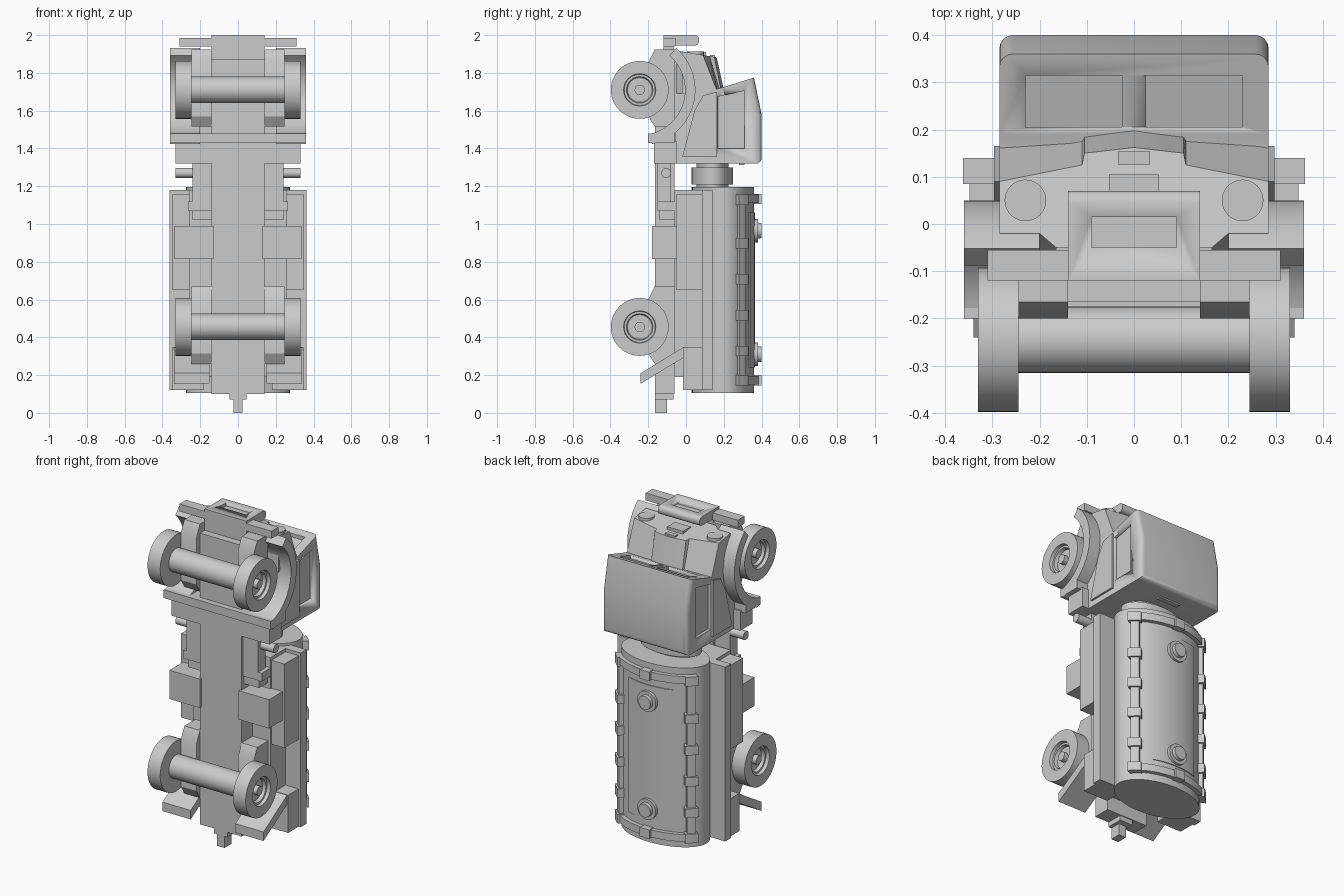
import bpy, bmesh
from math import sin, cos, radians, pi
from mathutils import Matrix

cube = bpy.data.objects.get("Cube")
if cube:
    bpy.data.objects.remove(cube, do_unlink=True)

grey = bpy.data.materials.new("plain grey")
grey.use_nodes = True
grey.diffuse_color = (0.6, 0.6, 0.6, 1)
grey.node_tree.nodes["Principled BSDF"].inputs["Base Color"].default_value = (0.6, 0.6, 0.6, 1)

SIDES = (("left", 1), ("right", -1))
AXLES = (("front", 1.71), ("rear", 0.455))
WHEEL_Y = -0.245


def finish(name, bm):
    bmesh.ops.recalc_face_normals(bm, faces=bm.faces)
    me = bpy.data.meshes.new(name)
    bm.to_mesh(me)
    bm.free()
    me.materials.append(grey)
    me.shade_smooth()
    me.set_sharp_from_angle(angle=radians(30))
    ob = bpy.data.objects.new(name, me)
    bpy.context.collection.objects.link(ob)
    return ob


def loft(name, a, b, bevel=None):
    """Solid between two matching rings of points; bevel = (edge test, width)."""
    bm = bmesh.new()
    va, vb = [bm.verts.new(p) for p in a], [bm.verts.new(p) for p in b]
    bm.faces.new(va)
    bm.faces.new(vb)
    for i in range(len(va)):
        j = (i + 1) % len(va)
        bm.faces.new((va[i], va[j], vb[j], vb[i]))
    if bevel:
        bmesh.ops.recalc_face_normals(bm, faces=bm.faces)
        edges = [e for e in bm.edges if bevel[0](e)]
        bmesh.ops.bevel(bm, geom=edges, offset=bevel[1], segments=4, profile=0.5, affect='EDGES')
    return finish(name, bm)


def side_prism(name, pts, x0, x1, bevel=None):
    return loft(name, [(x0, y, z) for y, z in pts], [(x1, y, z) for y, z in pts], bevel)


def long_prism(name, pts, z0, z1):
    return loft(name, [(x, y, z0) for x, y in pts], [(x, y, z1) for x, y in pts])


def box(name, x, y, z, bevel=None):
    return side_prism(name, [(y[0], z[0]), (y[1], z[0]), (y[1], z[1]), (y[0], z[1])], *x, bevel)


def pair(name, x, y, z):
    for side, s in SIDES:
        box(f"{side}_{name}", (x[0] * s, x[1] * s), y, z)


def lathe(name, profile, axis, origin, steps=40):
    """Spin (distance along axis, radius) points round the x, y or z axis."""
    bm = bmesh.new()
    verts = [bm.verts.new((r, 0, h)) for h, r in profile]
    edges = [bm.edges.new(p) for p in zip(verts, verts[1:])]
    bmesh.ops.spin(bm, geom=verts + edges, cent=(0, 0, 0), axis=(0, 0, 1),
                   angle=2 * pi, steps=steps, use_duplicate=False)
    bmesh.ops.remove_doubles(bm, verts=bm.verts, dist=1e-5)
    turn = {"x": Matrix.Rotation(pi / 2, 4, 'Y'), "y": Matrix.Rotation(-pi / 2, 4, 'X'),
            "z": Matrix.Identity(4)}[axis]
    bmesh.ops.transform(bm, matrix=Matrix.Translation(origin) @ turn, verts=bm.verts)
    return finish(name, bm)


def rod(name, axis, origin, r, a, b):
    return lathe(name, [(a, 0), (a, r), (b, r), (b, 0)], axis, origin)


def carve(target, cutters):
    """Cut recesses, then bake the result and drop the cutters."""
    for c in cutters:
        c.hide_render = True
        m = target.modifiers.new("recess", 'BOOLEAN')
        m.operation, m.solver, m.object = 'DIFFERENCE', 'EXACT', c
    dg = bpy.context.evaluated_depsgraph_get()
    me = bpy.data.meshes.new_from_object(target.evaluated_get(dg))
    target.modifiers.clear()
    target.data = me
    for c in cutters:
        bpy.data.objects.remove(c, do_unlink=True)


# Chassis, hitch and bumper
box("chassis", (-0.14, 0.14), (-0.165, -0.06), (0.1, 1.87))
box("hitch_base", (-0.045, 0.045), (-0.165, -0.065), (0.07, 0.1))
box("hitch", (-0.025, 0.025), (-0.165, -0.1), (0, 0.07))
box("bumper_mount", (-0.14, 0.14), (-0.12, -0.065), (1.86, 1.95))
box("bumper_bar", (-0.31, 0.31), (-0.12, -0.055), (1.94, 1.985))
plate = box("bumper_plate", (-0.14, 0.14), (-0.12, 0.07), (1.945, 2.0),
            (lambda e: all(v.co.y > 0 for v in e.verts) and
             e.verts[0].co.z == e.verts[1].co.z, 0.024))
carve(plate, [box("plate_cutter", (-0.09, 0.09), (-0.05, 0.015), (1.98, 2.1))])

# Axles, wheels and suspension blocks
for end, z in AXLES:
    rod(f"{end}_axle", "x", (0, WHEEL_Y, z), 0.07, -0.26, 0.26)
    for side, s in SIDES:
        tyre = [(0.245, 0), (0.245, 0.153), (0.33, 0.153), (0.33, 0.085), (0.31, 0.082),
                (0.31, 0.07), (0.29, 0.065), (0.29, 0.027), (0.318, 0.027), (0.318, 0)]
        lathe(f"{end}_{side}_wheel", [(h * s, r) for h, r in tyre], "x", (0, WHEEL_Y, z), 48)
        block = [(-0.06, 0.215), (-0.165, 0.215), (-0.2, 0.145),
                 (-0.2, -0.14), (-0.165, -0.195), (-0.06, -0.195)]
        side_prism(f"{end}_{side}_suspension", [(y, z + d) for y, d in block], 0.14 * s, 0.245 * s)

# Equipment along the chassis
pair("fuel_tank", (0.13, 0.335), (-0.18, -0.05), (0.815, 0.99))
pair("upper_bracket", (0.13, 0.24), (-0.15, -0.08), (1.12, 1.345))
pair("middle_bracket", (0.13, 0.265), (-0.15, -0.06), (1.07, 1.12))
pair("lower_bracket", (0.13, 0.24), (-0.14, -0.06), (1.02, 1.07))
for side, s in SIDES:
    rod(f"{side}_pipe", "x", (0, -0.105, 1.27), 0.026, 0.2 * s, 0.33 * s)
    side_prism(f"{side}_mudflap", [(-0.24, 0.21), (-0.01, 0.35), (0, 0.35), (0, 0.3), (-0.24, 0.155)],
               0.15 * s, 0.34 * s)

# Rear bed with side lockers
box("bed_core", (-0.26, 0.26), (-0.06, 0.1), (0.19, 1.18))
box("bed_deck", (-0.362, 0.362), (0.085, 0.14), (0.12, 1.18))
pair("front_locker", (0.25, 0.348), (-0.05, 0.09), (0.65, 1.16))
pair("rear_locker", (0.18, 0.348), (-0.015, 0.09), (0.12, 0.35))

# Elliptical tank with its top frame
TANK_Y, RX, RY = 0.195, 0.275, 0.165


def ring_point(deg, grow):
    a = radians(deg)
    return ((RX + grow) * cos(a), TANK_Y + (RY + grow) * sin(a))


def tank_band(name, a0, a1, grow, z0, z1, steps=12):
    angles = [a0 + (a1 - a0) * i / steps for i in range(steps + 1)]
    long_prism(name, [ring_point(a, grow) for a in angles] +
               [ring_point(a, -0.01) for a in reversed(angles)], z0, z1)


long_prism("tank", [ring_point(i * 7.5, 0) for i in range(48)], 0.105, 1.195)
tank_band("tank_panel", 58, 122, 0.005, 0.24, 1.06)
for end, z in (("front", 1.11), ("rear", 0.15)):
    tank_band(f"{end}_frame_bar", 28, 152, 0.025, z, z + 0.045)
    tank_band(f"{end}_frame_clip", 84, 96, 0.04, z - 0.005, z + 0.05, 3)
for side, start in (("left", 28), ("right", 140)):
    tank_band(f"{side}_frame_rail", start, start + 12, 0.025, 0.16, 1.15, 4)
    for i, z in enumerate((0.145, 0.3, 0.49, 0.68, 0.87, 1.1)):
        tank_band(f"{side}_rail_clip_{i}", start - 3, start + 15, 0.036, z, z + 0.055, 4)
for end, z in (("front", 0.965), ("rear", 0.31)):
    lathe(f"{end}_filler_cap", [(0.33, 0), (0.33, 0.062), (0.38, 0.062), (0.38, 0.042),
                                (0.4, 0.04), (0.4, 0)], "y", (0, 0, z))

# Coupling between cab and tank
for name, rx, ry, z0, z1 in (("coupling", 0.19, 0.11, 1.21, 1.3), ("coupling_neck", 0.16, 0.085, 1.18, 1.33)):
    long_prism(name, [(rx * cos(i * pi / 20), 0.14 + ry * sin(i * pi / 20)) for i in range(40)], z0, z1)

# Cab shell with arched cut above the wheels
arch = [(WHEEL_Y + 0.24 * cos(radians(a)), 1.71 + 0.24 * sin(radians(a))) for a in range(-39, -3, 5)]
shell = [(-0.06, 1.32), (0.4, 1.32), (0.4, 1.58), (0.36, 1.775), (0.19, 1.722), (0.09, 1.695)]
cab = side_prism("cab", shell + arch[::-1], -0.285, 0.285,
                 (lambda e: all(v.co.y > 0.35 for v in e.verts) and
                  not all(v.co.z > 1.5 and abs(e.verts[0].co.x - e.verts[1].co.x) > 0.1
                          for v in e.verts), 0.028))
cutters = []
for side, s in SIDES:
    window = [(0.17, 1.4), (0.31, 1.4), (0.31, 1.705), (0.17, 1.675)]
    cutters.append(side_prism("window_cutter", window, 0.268 * s, 0.4 * s))
    screen = [(0.205, 1.705), (0.315, 1.739), (0.315, 1.85), (0.205, 1.85)]
    cutters.append(side_prism("screen_cutter", screen, 0.025 * s, 0.23 * s))
carve(cab, cutters)
box("cab_floor", (-0.165, 0.165), (-0.065, 0.02), (1.35, 1.9))
box("cab_rear_slot", (-0.07, 0.07), (0.28, 0.31), (1.312, 1.325))
box("rear_crossbar", (-0.33, 0.33), (-0.17, -0.05), (1.32, 1.44))
box("fender_crossbar", (-0.36, 0.36), (-0.2, -0.06), (1.43, 1.48))

# Fenders and door panels
for side, s in SIDES:
    turns = [radians(49 - 126 * i / 18) for i in range(19)]
    outline = [(WHEEL_Y + r * cos(a), 1.71 + r * sin(a))
               for r, seq in ((0.295, turns), (0.24, turns[::-1])) for a in seq]
    side_prism(f"{side}_fender", outline, 0.2 * s, 0.36 * s)
    side_prism(f"{side}_door_panel", [(-0.02, 1.355), (0.165, 1.355), (0.165, 1.7), (0.09, 1.68),
                                      (0.045, 1.6)], 0.27 * s, 0.297 * s)

# Hood: front and rear cross-sections joined, front face leaning back
low = [(0.285, -0.02), (0.2, -0.02), (0.165, -0.05)]
front = [(0.105, 0.15), (0.11, 0.125), (0.285, 0.09)] + low
rear = [(0.105, 0.19), (0.11, 0.183), (0.285, 0.17)] + low


def full_section(peak, half):
    return [(0, peak)] + half + [(-x, y) for x, y in reversed(half)]


loft("hood", [(x, y, 1.92 - 0.17 * (y + 0.06)) for x, y in full_section(0.162, front)],
     [(x, y, 1.69) for x, y in full_section(0.205, rear)])
for side, s in SIDES:
    rod(f"{side}_headlight", "z", (0.23 * s, 0.05, 0), 0.044, 1.86, 1.912)
box("grille_plate", (-0.053, 0.053), (0.03, 0.105), (1.87, 1.91))
box("hood_badge_plate", (-0.034, 0.034), (0.126, 0.153), (1.87, 1.894))
